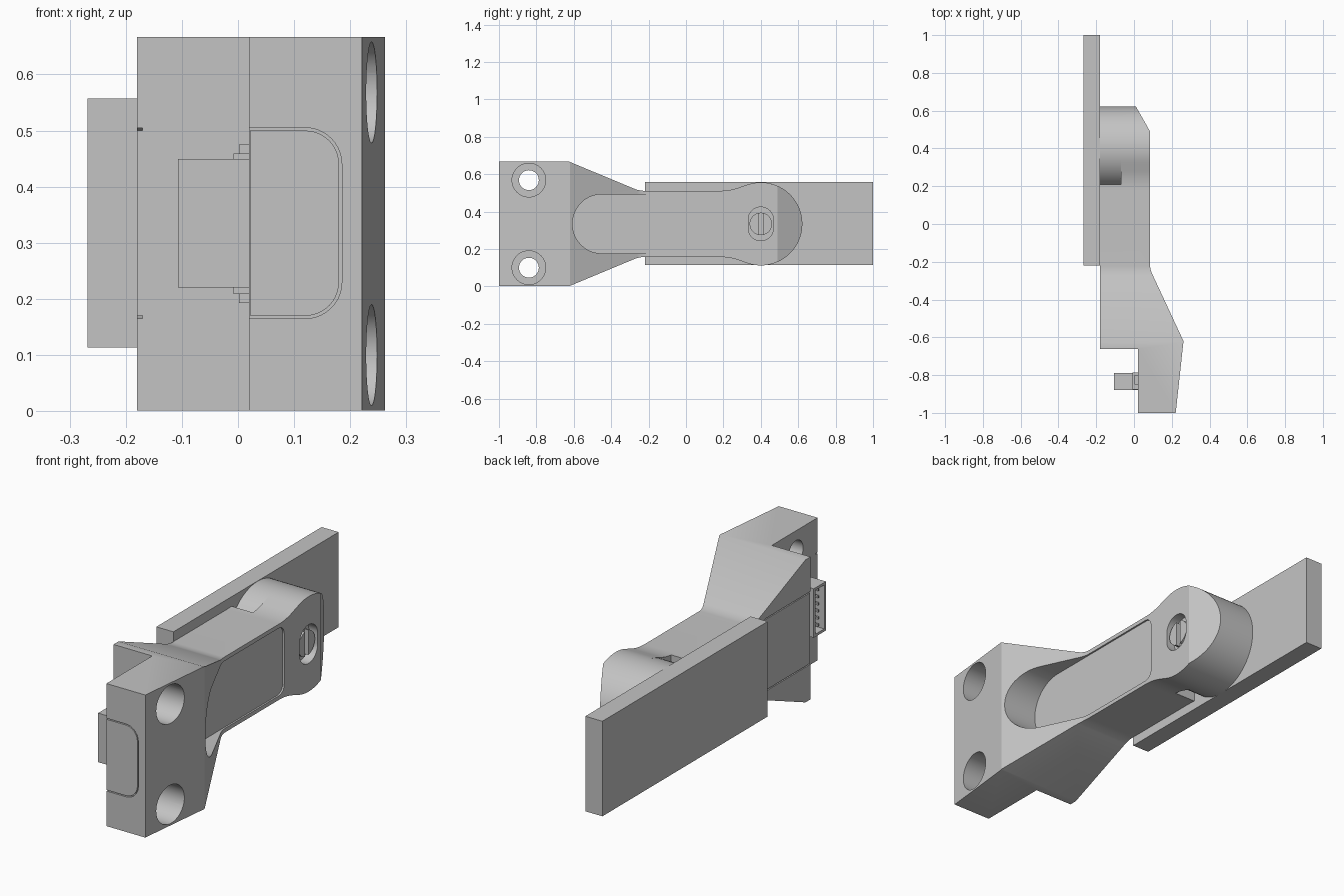
import bpy, bmesh, math
from mathutils import Vector

cube = bpy.data.objects.get("Cube")
if cube:
    bpy.data.objects.remove(cube, do_unlink=True)

grey = bpy.data.materials.new("light_grey")
grey.use_nodes = True
COLOUR = (0.55, 0.55, 0.55, 1)
grey.diffuse_color = COLOUR
grey.node_tree.nodes["Principled BSDF"].inputs["Base Color"].default_value = COLOUR

MID = 0.334  # mirror height of the whole arm


def fillet(corners, steps=10):
    """Outline from (u, v, radius) corners."""
    out, n = [], len(corners)
    for i, (u, v, r) in enumerate(corners):
        p = Vector((u, v))
        if not r:
            out.append(p)
            continue
        a = (Vector(corners[i - 1][:2]) - p).normalized()
        b = (Vector(corners[(i + 1) % n][:2]) - p).normalized()
        half = a.angle(b) / 2
        centre = p + (a + b).normalized() * r / math.sin(half)
        start = p + a * r / math.tan(half) - centre
        end = p + b * r / math.tan(half) - centre
        sweep = start.angle_signed(end)
        for k in range(steps + 1):
            t = -sweep * k / steps
            c, s = math.cos(t), math.sin(t)
            out.append(centre + Vector((start.x * c - start.y * s, start.x * s + start.y * c)))
    return out


def arc(u, v, r, a0=0, a1=360, steps=48):
    full = a1 - a0 == 360
    return [Vector((u + r * math.cos(math.radians(a0 + (a1 - a0) * k / steps)),
                    v + r * math.sin(math.radians(a0 + (a1 - a0) * k / steps))))
            for k in range(steps if full else steps + 1)]


def rect(u0, u1, v0, v1, r_low=0, r_high=0):
    """Rectangle with its low-u and high-u corners rounded."""
    return fillet([(u0, v0, r_low), (u1, v0, r_high), (u1, v1, r_high), (u0, v1, r_low)])


def prism(name, outline, axis, lo, hi):
    """Extrude an outline along an axis."""
    place = {"X": lambda p, h: (h, p.x, p.y),
             "Y": lambda p, h: (p.x, h, p.y),
             "Z": lambda p, h: (p.x, p.y, h)}[axis]
    bm = bmesh.new()
    rings = [[bm.verts.new(place(p, h)) for p in outline] for h in (lo, hi)]
    bm.faces.new(rings[0])
    bm.faces.new(rings[1])
    n = len(outline)
    for i in range(n):
        j = (i + 1) % n
        bm.faces.new((rings[0][i], rings[0][j], rings[1][j], rings[1][i]))
    bmesh.ops.remove_doubles(bm, verts=bm.verts, dist=1e-5)
    bmesh.ops.recalc_face_normals(bm, faces=bm.faces)
    mesh = bpy.data.meshes.new(name)
    bm.to_mesh(mesh)
    bm.free()
    mesh.materials.append(grey)
    obj = bpy.data.objects.new(name, mesh)
    bpy.context.collection.objects.link(obj)
    return obj


def combine(obj, other, operation="DIFFERENCE"):
    mod = obj.modifiers.new("combine", "BOOLEAN")
    mod.operation, mod.object, mod.solver = operation, other, "EXACT"
    with bpy.context.temp_override(object=obj, active_object=obj):
        bpy.ops.object.modifier_apply(modifier=mod.name)
    bpy.data.objects.remove(other, do_unlink=True)


# Arm body: side outline crossed with the top outline
upper = fillet([(-1, 0.667, 0), (-0.625, 0.667, 0), (-0.25, 0.511, 0.15),
                (0.234, 0.511, 0.3), (0.324, 0.543, 0)])[:-1]
lower = [Vector((p.x, 2 * MID - p.y)) for p in reversed(upper)]
body = prism("arm_body", upper + arc(0.4, MID, 0.222, 110, -110) + lower, "X", -0.18, 0.4)
top_outline = fillet([(-0.3, 0.8, 0), (-0.3, -0.662, 0), (0.02, -0.662, 0), (0.02, -1.1, 0),
                      (0.21, -1.1, 0), (0.262, -0.62, 0), (0.085, -0.24, 0.12),
                      (0.085, 0.49, 0), (0.01, 0.622, 0), (0.01, 0.8, 0)])
combine(body, prism("top_cut", top_outline, "Z", -0.2, 0.9), "INTERSECT")

# Clearance notch behind the round head
combine(body, prism("notch_cut", rect(0.21, 0.4, -0.1, 0.8), "X", -0.3, -0.07))
prism("pivot_boss", arc(0.4, MID, 0.222), "X", -0.18, -0.069)

# Long rounded pocket on the outer side
combine(body, prism("pocket_cut", rect(-0.607, 0.22, MID - 0.158, MID + 0.158, 0.157, 0.04),
                    "X", 0.077, 0.5))

# Counterbored mounting holes
for side in (-1, 1):
    z = MID + side * 0.234
    combine(body, prism("hole_cut", arc(-0.84, z, 0.053), "X", -0.1, 0.5))
    combine(body, prism("bore_cut", arc(-0.84, z, 0.09), "X", 0.12, 0.5))

# Oblong screw recess and slotted screw
combine(body, prism("screw_cut", rect(0.333, 0.467, MID - 0.09, MID + 0.09, 0.066, 0.066),
                    "X", 0.04, 0.5))
screw = prism("slotted_screw", arc(0.4, MID, 0.06), "X", 0.03, 0.075)
combine(screw, prism("slot_cut", rect(0.388, 0.412, 0, 0.7), "X", 0.055, 0.2))

# Flush covers with a narrow gap, on the front end and the inner side
combine(body, prism("front_recess", rect(-0.1, 0.185, 0.165, 0.505, 0, 0.065), "Y", -1.1, -0.985))
prism("front_cover", rect(0.021, 0.18, 0.17, 0.5, 0, 0.06), "Y", -1, -0.985)
combine(body, prism("inner_recess", rect(-0.8, -0.27, 0.165, 0.505, 0, 0.065), "X", -0.3, -0.17))
prism("inner_cover", rect(-0.66, -0.275, 0.17, 0.5, 0, 0.06), "X", -0.18, -0.17)

# Backing plate
prism("backing_plate", rect(-0.22, 1, 0.113, 0.557), "X", -0.268, -0.18)

# Open connector housing with collar and pins
housing = prism("connector_housing", rect(-0.88, -0.79, 0.22, 0.449), "X", -0.107, 0.03)
combine(housing, prism("socket_cut", rect(-0.868, -0.802, 0.232, 0.437), "X", -0.2, -0.02))
prism("connector_collar", rect(-0.875, -0.785, 0.209, 0.459), "X", -0.008, 0.03)
for side in (-1, 1):
    z = MID + side * 0.133
    prism("connector_tab", rect(-0.85, -0.8, z - 0.008, z + 0.008), "X", 0.002, 0.03)
for i in range(6):
    z = MID + (i - 2.5) * 0.033
    for y in (-0.85, -0.82):
        prism("connector_pin", rect(y - 0.005, y + 0.005, z - 0.005, z + 0.005), "X", -0.09, -0.01)

# Smooth the round walls, keep edges sharp
for obj in bpy.context.scene.objects:
    obj.select_set(obj.type == "MESH")
bpy.context.view_layer.objects.active = body
bpy.ops.object.shade_smooth_by_angle(angle=math.radians(25))
